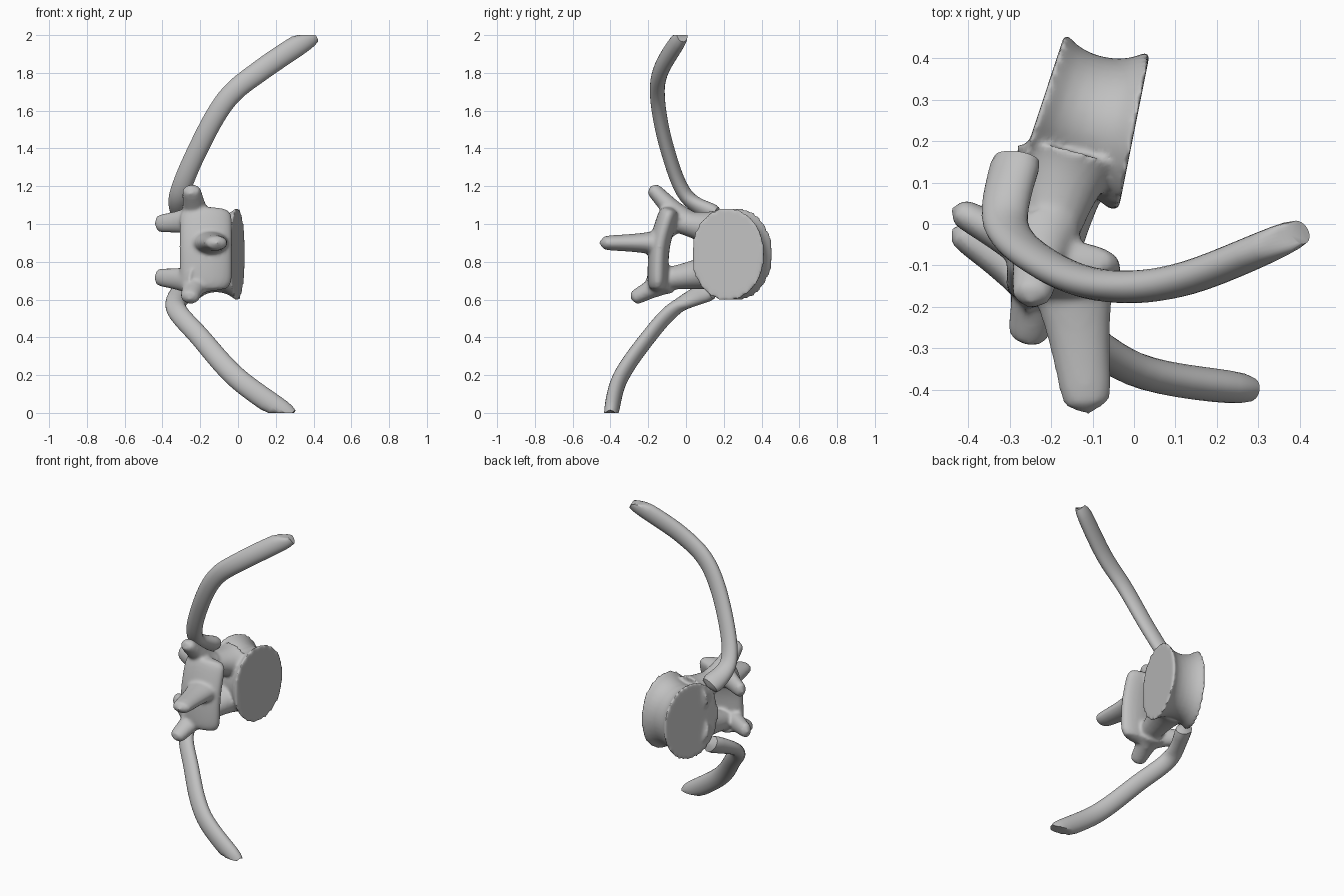
import bpy, bmesh, math
from mathutils import Vector

default_cube = bpy.data.objects.get("Cube")
if default_cube:
    bpy.data.objects.remove(default_cube)

grey = .53
bone = bpy.data.materials.new("bone_grey")
bone.use_nodes = True
bone.diffuse_color = (grey, grey, grey, 1)
shader = bone.node_tree.nodes["Principled BSDF"]
shader.inputs["Base Color"].default_value = bone.diffuse_color

AXIS_X, AXIS_Y, AXIS_Z = Vector((1, 0, 0)), Vector((0, 1, 0)), Vector((0, 0, 1))


def smooth_path(points, steps=8):
    """Catmull-Rom curve through the given points."""
    knots = [Vector(point) for point in points]
    knots = [knots[0]] + knots + [knots[-1]]
    curve = []
    for before, start, end, after in zip(knots, knots[1:], knots[2:], knots[3:]):
        leave, arrive = (end - before) / 2, (after - start) / 2
        for step in range(steps):
            t = step / steps
            blend = t * t * (3 - 2 * t)
            ease = t * (1 - t)
            curve.append(start.lerp(end, blend) + leave * ease * (1 - t) - arrive * ease * t)
    return curve + [knots[-1]]


def sweep(bm, points, wide, deep, across, swell, tilt=None, sides=24):
    """Closed elliptical tube; wide lies along across, swell scales it along the way.
    tilt gives the directions the first and last sections face."""
    curve = smooth_path(points)
    last = len(curve) - 1
    rings = []
    for index, centre in enumerate(curve):
        t = index / last
        if tilt:
            along = tilt[0].lerp(tilt[1], t).normalized()
        else:
            along = (curve[min(index + 1, last)] - curve[max(index - 1, 0)]).normalized()
        side = (across - along * across.dot(along)).normalized()
        normal = along.cross(side)
        size = max(swell(t), .1)
        ring = []
        for corner in range(sides):
            angle = math.tau * corner / sides
            offset = side * wide * math.cos(angle) + normal * deep * math.sin(angle)
            ring.append(bm.verts.new(centre + offset * size))
        rings.append(ring)
    faces = [bm.faces.new(rings[0]), bm.faces.new(rings[-1])]
    for lower, upper in zip(rings, rings[1:]):
        for corner in range(sides):
            previous = corner - 1
            faces.append(bm.faces.new((lower[previous], lower[corner], upper[corner], upper[previous])))
    bmesh.ops.recalc_face_normals(bm, faces=faces)
    return [vert for ring in rings for vert in ring]


def make_object(name, bm):
    mesh = bpy.data.meshes.new(name)
    bm.to_mesh(mesh)
    bm.free()
    mesh.materials.append(bone)
    part = bpy.data.objects.new(name, mesh)
    bpy.context.collection.objects.link(part)
    bpy.ops.object.select_all(action="DESELECT")
    part.select_set(True)
    bpy.context.view_layer.objects.active = part
    bpy.ops.object.shade_smooth_by_angle(angle=math.radians(50))
    return part


# Rules for how each kind of part changes thickness along its length
def spool(t):
    bulge = abs(2 * t - 1)
    return .82 + .25 * bulge ** 2 - .05 * bulge ** 12


def flared(t):
    return 1 + (1 - t) ** 2


def rounded_ends(t):
    return math.sqrt(1 - (2 * t - 1) ** 8)


def knobbed(t):
    return (flared(t) + .3 * t ** 4) * math.sqrt(1 - t ** 8)


def rib_shape(t):
    shaft = .9 + .25 * t + .6 * (1 - t) ** 8
    return shaft * math.sqrt(1 - (1 - t) ** 40) * (1 - .3 * t ** 24)


bm = bmesh.new()

# Spool-shaped body, flattened where it faces the canal
body = sweep(bm, [(-.23, .27, .84), (0, .22, .84)], .245, .2, AXIS_Z, spool,
             tilt=(Vector((1, -.33, 0)), Vector((1, -.2, 0))), sides=40)
for vert in body:
    vert.co.y = max(vert.co.y, .035)

# Arch plate and the knobbed spine in front of it
sweep(bm, [(-.17, -.08, 1.09), (-.17, -.14, .88), (-.17, -.15, .64)],
      .14, .055, AXIS_X, rounded_ends)
sweep(bm, [(-.15, -.13, .9), (-.11, -.46, .9)], .057, .037, AXIS_X, knobbed)

# Upper and lower pedicles, transverse processes and articular processes
for direction in (1, -1):
    upper = direction > 0
    root = Vector((-.22, -.02 if upper else -.1, .86 + direction * .16))
    foot = Vector((-.16, .16, root.z - direction * .05))
    sweep(bm, [foot, root - AXIS_Y * .06], .066, .056, AXIS_X, flared)
    reach = Vector((-.03, -.17, .18) if upper else (-.04, -.19, -.1))
    sweep(bm, [root, root + reach], .047, .038, AXIS_X, knobbed)
    joint = root + Vector((-.22, .06 if upper else .09, -.02 * direction))
    sweep(bm, [root - AXIS_Y * .06, joint], .045, .034, AXIS_Z, knobbed)

vertebra = make_object("vertebra", bm)
fuse = vertebra.modifiers.new("fuse", "REMESH")
fuse.mode = "VOXEL"
fuse.voxel_size = .01
fuse.use_smooth_shade = True
soften = vertebra.modifiers.new("soften", "SMOOTH")
soften.iterations = 7

# Curved flat ribs with a broad head and a tip cut off level
rib_paths = {
    "upper_rib": [(-.28, .17, 1.04), (-.31, 0, 1.15), (-.21, -.1, 1.4),
                  (-.06, -.15, 1.66), (.13, -.13, 1.82), (.4, -.02, 2)],
    "lower_rib": [(-.27, .15, .66), (-.33, -.05, .56), (-.2, -.2, .4),
                  (0, -.35, .18), (.28, -.4, -.02)],
}
for name, path in rib_paths.items():
    bm = bmesh.new()
    for vert in sweep(bm, path, .037, .052, AXIS_Y, rib_shape):
        vert.co.z = min(max(vert.co.z, 0), 2)
    make_object(name, bm)
